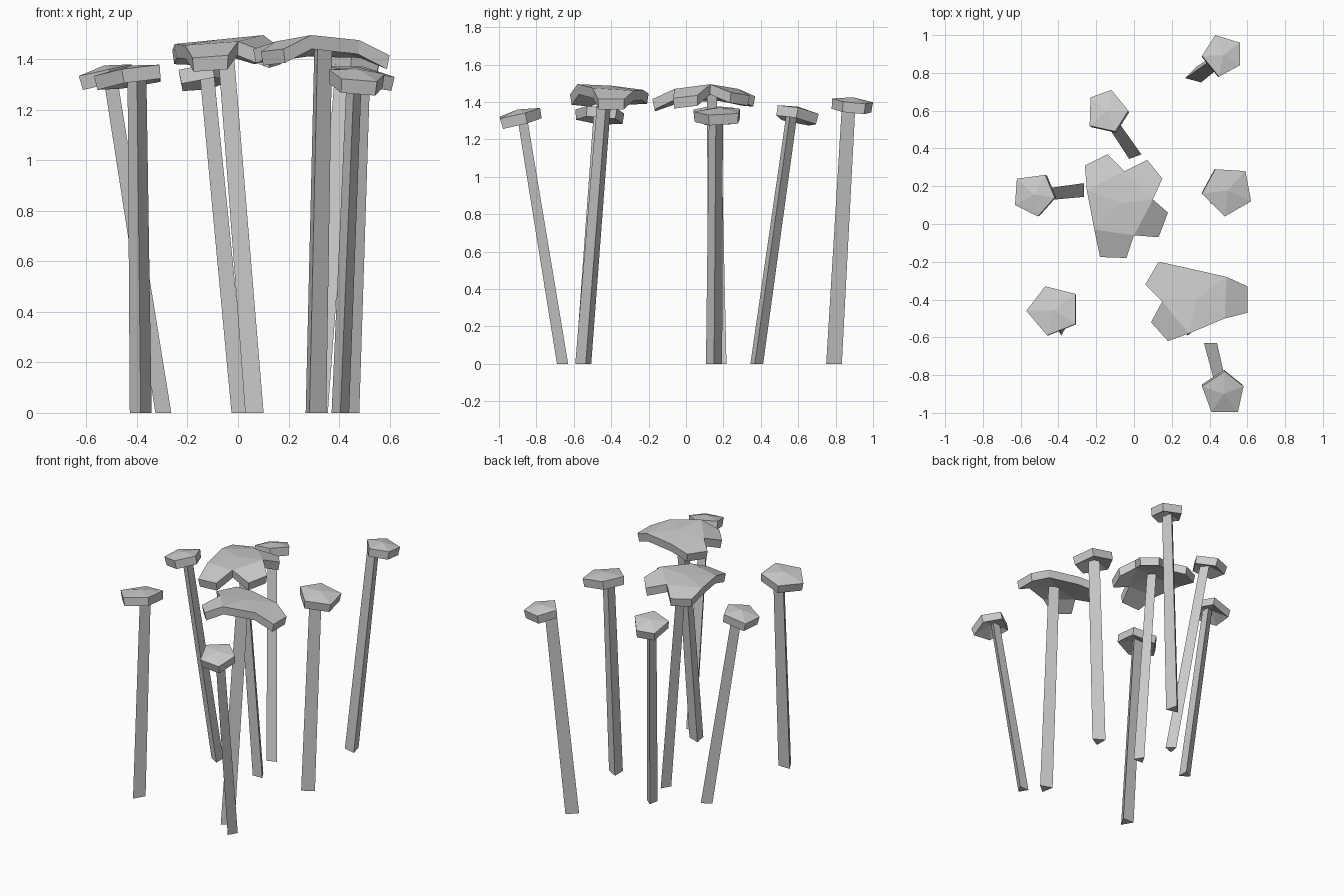
import bpy, bmesh
from math import cos, sin, radians
from mathutils import Vector

if "Cube" in bpy.data.objects:
    bpy.data.objects.remove(bpy.data.objects["Cube"])


def finish(name, bm):
    bmesh.ops.recalc_face_normals(bm, faces=bm.faces)
    me = bpy.data.meshes.new(name)
    bm.to_mesh(me)
    bm.free()
    bpy.context.collection.objects.link(bpy.data.objects.new(name, me))


def stem(name, foot, top, radius, angle):
    """Three-sided stalk, slightly thinner at the top; angle is where a corner points."""
    bm = bmesh.new()
    rings = []
    for (x, y, z), r in (((*foot, 0), radius), (top, radius * 0.86)):
        a = [radians(angle + 120 * i) for i in range(3)]
        rings.append([bm.verts.new((x + r * cos(t), y + r * sin(t), z)) for t in a])
        bm.faces.new(rings[-1])
    for i in range(3):
        j = (i + 1) % 3
        bm.faces.new((rings[0][i], rings[0][j], rings[1][j], rings[1][i]))
    finish(name, bm)


def cap(name, center, ring, petals=(), down=(0, 0, -0.055), shrink=0.96):
    """Faceted top with optional petals on pentagon edges, thickened to a hollow-bottomed shell."""
    bm = bmesh.new()
    c = bm.verts.new(center)
    core = [bm.verts.new(p) for p in ring]
    n = len(core)
    for i in range(n):
        bm.faces.new((c, core[i], core[(i + 1) % n]))
    for i, p, q in petals:
        bm.faces.new((core[i], bm.verts.new(p), bm.verts.new(q), core[(i + 1) % n]))
    ext = bmesh.ops.extrude_face_region(bm, geom=bm.faces[:], use_keep_orig=True)
    mid, d = Vector(center), Vector(down)
    for v in ext["geom"]:
        if isinstance(v, bmesh.types.BMVert):
            off = v.co - mid
            if off.length < 1e-5:
                v.co += d * 0.7      # recessed underside
            else:
                v.co = mid + Vector((off.x * shrink, off.y * shrink, off.z)) + d
    finish(name, bm)


# Small buds: outline, rim height, x and y tilt, stem foot, stem top, radius, corner angle
buds = [
    ([(.43, 1.0), (.36, .89), (.45, .78), (.56, .84), (.56, .96)], 1.405, -.10, -.10,
     (.32, .785), (.43, .865), .05, 195),
    ([(-.12, .71), (-.23, .67), (-.235, .52), (-.10, .49), (-.03, .60)], 1.355, .14, -.20,
     (0, .375), (-.13, .565), .04, 110),
    ([(-.47, .26), (-.62, .24), (-.63, .10), (-.51, .04), (-.42, .14)], 1.355, .22, 0,
     (-.285, .18), (-.50, .155), .042, 180),
    ([(-.47, -.33), (-.57, -.46), (-.46, -.59), (-.31, -.53), (-.31, -.37)], 1.355, .15, -.08,
     (-.385, -.54), (-.40, -.45), .05, -90),
    ([(.43, .29), (.36, .16), (.48, .04), (.62, .12), (.59, .28)], 1.35, -.15, .03,
     (.43, .15), (.48, .16), .05, 120),
    ([(.48, -.78), (.36, -.86), (.41, -.995), (.55, -.995), (.58, -.86)], 1.34, -.08, .24,
     (.405, -.65), (.46, -.87), .04, -90),
]
for k, (pts, z, gx, gy, foot, top, r, ang) in enumerate(buds, 1):
    cx, cy = sum(p[0] for p in pts) / 5, sum(p[1] for p in pts) / 5
    ring = [(x, y, z + gx * (x - cx) + gy * (y - cy)) for x, y in pts]
    cap(f"bud_{k}", (cx, cy, z + .02), ring, down=(gx * .055, gy * .055, -.055))
    stem(f"bud_stem_{k}", foot, (*top, z - .005), r, ang)

# Four-petal open head
cap("open_flower_1", (-.07, .11, 1.478),
    [(-.21, -.03, 1.455), (0, -.06, 1.47), (.10, .13, 1.495), (-.05, .28, 1.47), (-.25, .18, 1.46)],
    [(0, (-.18, -.175, 1.405), (-.04, -.18, 1.415)),
     (1, (.13, -.07, 1.42), (.18, .06, 1.435)),
     (2, (.15, .24, 1.45), (.07, .34, 1.435)),
     (3, (-.14, .37, 1.43), (-.26, .31, 1.435))])
stem("open_flower_stem_1", (.065, .14), (-.05, .13, 1.45), .042, 90)

# Three-petal open head
cap("open_flower_2", (.33, -.40, 1.487),
    [(.15, -.41, 1.47), (.29, -.58, 1.495), (.48, -.50, 1.475), (.49, -.28, 1.46), (.27, -.23, 1.465)],
    [(0, (.09, -.52, 1.43), (.18, -.62, 1.44)),
     (2, (.60, -.47, 1.415), (.60, -.33, 1.415)),
     (4, (.13, -.20, 1.445), (.06, -.32, 1.44))])
stem("open_flower_stem_2", (.30, -.545), (.33, -.43, 1.455), .05, 10)
